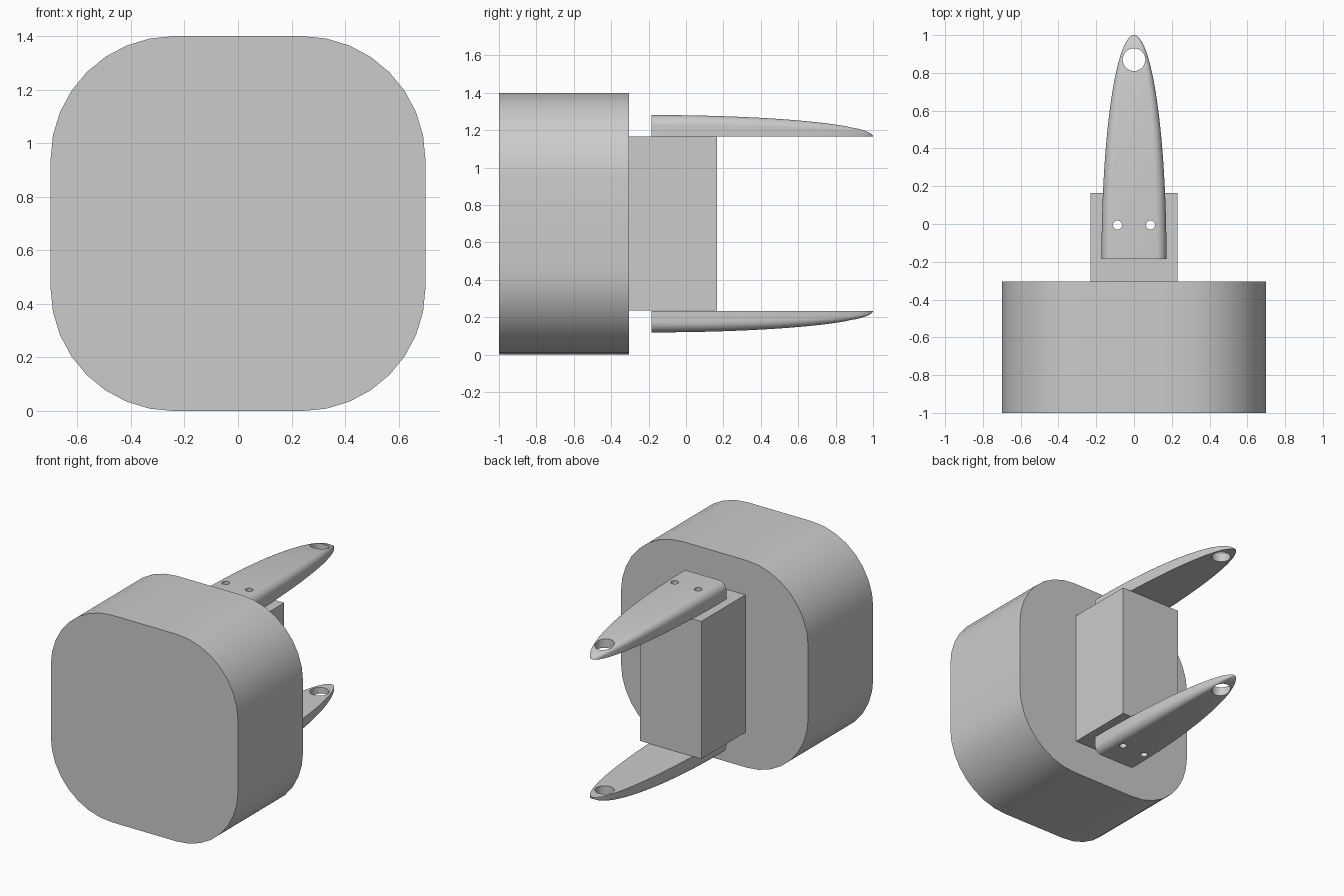
import bpy, bmesh, math
from mathutils import Matrix, Vector

if "Cube" in bpy.data.objects:
    bpy.data.objects.remove(bpy.data.objects["Cube"], do_unlink=True)

MID = 0.7  # height of the horizontal mirror plane

grey = bpy.data.materials.new("plain grey")
grey.use_nodes = True
COLOR = (0.6, 0.6, 0.6, 1)
grey.diffuse_color = COLOR
grey.node_tree.nodes["Principled BSDF"].inputs["Base Color"].default_value = COLOR


def finish(bm, name):
    bmesh.ops.recalc_face_normals(bm, faces=bm.faces)
    mesh = bpy.data.meshes.new(name)
    bm.to_mesh(mesh)
    bm.free()
    mesh.materials.append(grey)
    obj = bpy.data.objects.new(name, mesh)
    bpy.context.collection.objects.link(obj)
    return obj


def activate(obj):
    bpy.ops.object.select_all(action='DESELECT')
    obj.select_set(True)
    bpy.context.view_layer.objects.active = obj


def smooth(obj):
    activate(obj)
    bpy.ops.object.shade_smooth_by_angle(angle=math.radians(35))


def drill(obj, cutters):
    activate(obj)
    for cutter in cutters:
        mod = obj.modifiers.new("drill", 'BOOLEAN')
        mod.operation = 'DIFFERENCE'
        mod.solver = 'EXACT'
        mod.object = cutter
        bpy.ops.object.modifier_apply(modifier=mod.name)


def box(name, size, center):
    bm = bmesh.new()
    bmesh.ops.create_cube(bm, size=1)
    bmesh.ops.scale(bm, vec=size, verts=bm.verts)
    bmesh.ops.translate(bm, vec=center, verts=bm.verts)
    return bm if name is None else finish(bm, name)


def drill_bit(x, y, radius):
    bm = bmesh.new()
    bmesh.ops.create_cone(bm, cap_ends=True, segments=32, radius1=radius, radius2=radius,
                          depth=2, matrix=Matrix.Translation((x, y, MID)))
    obj = finish(bm, "drill_bit")
    obj.hide_render = True
    return obj


# Head: thick square block with large rounded corners
bm = box(None, (1.4, 0.695, 1.4), (0, -0.6525, MID))
long_edges = [e for e in bm.edges if abs(e.verts[0].co.y - e.verts[1].co.y) > 0.1]
bmesh.ops.bevel(bm, geom=long_edges, offset=0.46, segments=8, profile=0.5, affect='EDGES')
head = finish(bm, "head_block")

# Neck: plain box behind the head
neck = box("neck_block", (0.46, 0.47, 0.93), (0, -0.07, MID))


# Prongs: rounded-top section shrinking elliptically toward the tip
def prong(name, side):
    half, height, fillet, rear, length = 0.172, 0.115, 0.055, -0.185, 1.185
    arc = [math.radians(90 * i / 8) for i in range(9)]
    right = [(half - fillet + fillet * math.cos(a), height - fillet + fillet * math.sin(a))
             for a in arc]
    section = [(half, 0)] + right + [(-x, z) for x, z in reversed(right)] + [(-half, 0)]
    bm = bmesh.new()
    rings = []
    steps = 36
    for i in range(steps):
        a = math.pi / 2 * i / steps
        s = math.cos(a)
        rings.append([bm.verts.new((x * s, rear + length * math.sin(a),
                                    MID + side * (0.466 + z * s))) for x, z in section])
    tip = bm.verts.new((0, rear + length, MID + side * 0.466))
    n = len(section)
    for r0, r1 in zip(rings, rings[1:]):
        for j in range(n):
            k = (j + 1) % n
            bm.faces.new((r0[j], r0[k], r1[k], r1[j]))
    for j in range(n):
        bm.faces.new((rings[-1][j], rings[-1][(j + 1) % n], tip))
    bm.faces.new(rings[0])
    return finish(bm, name)


prongs = [prong("upper_prong", 1), prong("lower_prong", -1)]

# Holes: two small bolt holes through everything, one larger hole near each tip
bolts = [drill_bit(x, -0.005, 0.024) for x in (-0.0875, 0.0875)]
eyelet = drill_bit(0, 0.87, 0.06)
drill(neck, bolts)
for p in prongs:
    drill(p, bolts + [eyelet])
for cutter in bolts + [eyelet]:
    bpy.data.objects.remove(cutter, do_unlink=True)

for obj in [head, neck] + prongs:
    smooth(obj)
